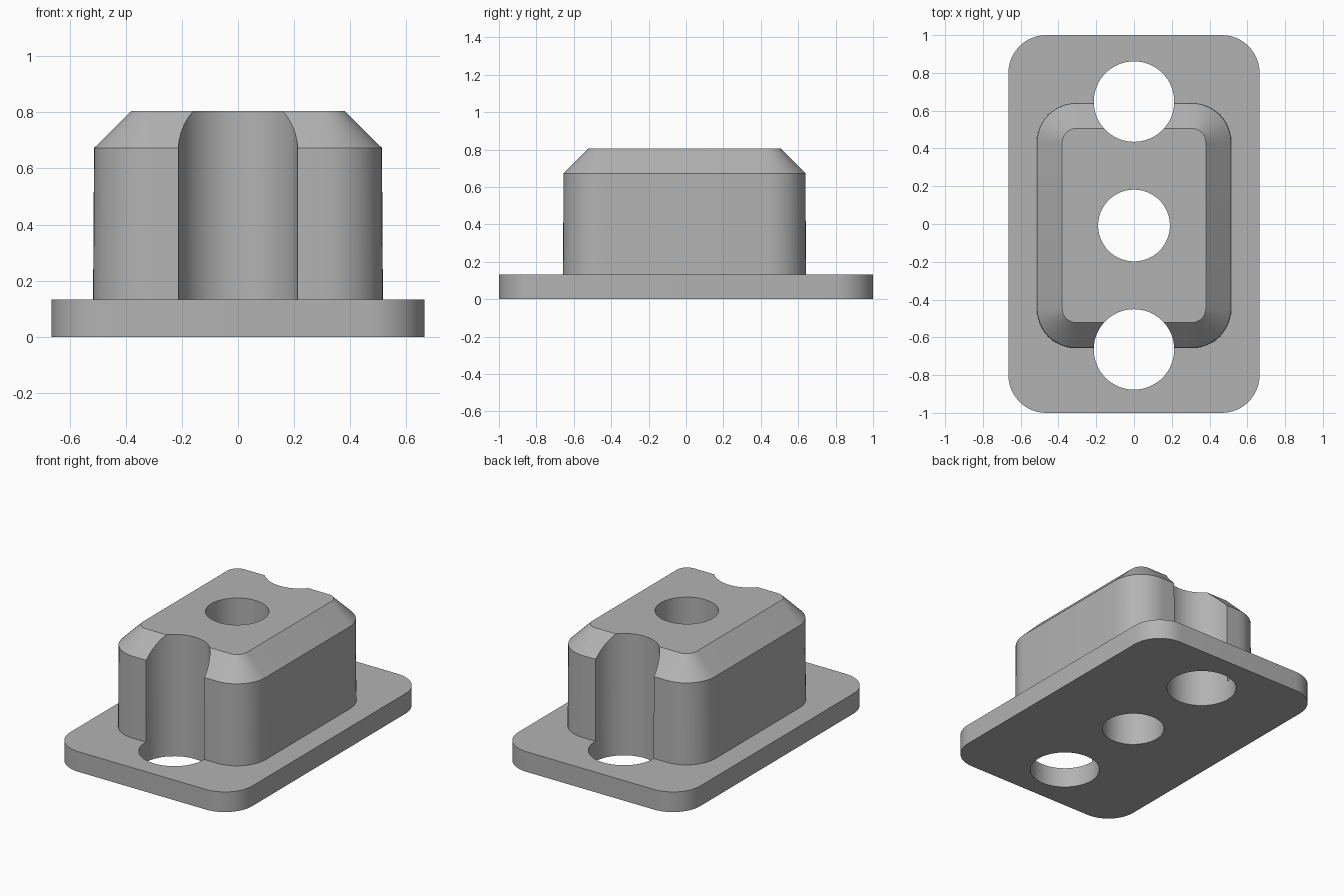
import bpy, bmesh
from math import sin, cos, pi, radians

if "Cube" in bpy.data.objects:
    bpy.data.objects.remove(bpy.data.objects["Cube"])

grey = bpy.data.materials.new("plain grey")
grey.use_nodes = True
COLOUR = (0.45, 0.45, 0.45, 1)
grey.diffuse_color = COLOUR
grey.node_tree.nodes["Principled BSDF"].inputs["Base Color"].default_value = COLOUR


def rounded_loft(name, sections, y0=0, steps=12):
    """Stack rounded rectangles given as (half x, half y, corner radius, z)."""
    bm = bmesh.new()
    rings = []
    for hx, hy, r, z in sections:
        ring = []
        for q, (sx, sy) in enumerate([(1, 1), (-1, 1), (-1, -1), (1, -1)]):
            for i in range(steps + 1):
                a = (q + i / steps) * pi / 2
                ring.append(bm.verts.new((sx * (hx - r) + r * cos(a),
                                          y0 + sy * (hy - r) + r * sin(a), z)))
        rings.append(ring)
    n = len(rings[0])
    for low, high in zip(rings, rings[1:]):
        for i in range(n):
            j = (i + 1) % n
            bm.faces.new((low[i], low[j], high[j], high[i]))
    bm.faces.new(rings[0][::-1])
    bm.faces.new(rings[-1])
    mesh = bpy.data.meshes.new(name)
    bm.to_mesh(mesh)
    bm.free()
    mesh.materials.append(grey)
    ob = bpy.data.objects.new(name, mesh)
    bpy.context.collection.objects.link(ob)
    return ob


def boolean(target, tool, operation):
    """Apply a boolean and remove the tool."""
    bpy.context.view_layer.objects.active = target
    mod = target.modifiers.new(operation, "BOOLEAN")
    mod.operation = operation
    mod.solver = "EXACT"
    mod.object = tool
    bpy.ops.object.modifier_apply(modifier=mod.name)
    bpy.data.objects.remove(tool)


# Flat base plate and chamfered block, joined in one solid
mount = rounded_loft("mounting_block", [(0.665, 1, 0.2, 0), (0.665, 1, 0.2, 0.133)])
block = rounded_loft("raised_block", [(0.517, 0.65, 0.21, 0.06),
                                      (0.513, 0.647, 0.207, 0.673),
                                      (0.38, 0.514, 0.074, 0.805)], y0=-0.008)
boolean(mount, block, "UNION")

# Centre bore and the two end holes that scallop the block
for y, radius in [(-0.008, 0.19), (0.648, 0.213), (-0.664, 0.213)]:
    bpy.ops.mesh.primitive_cylinder_add(vertices=64, radius=radius, depth=2,
                                        location=(0, y, 0.4))
    cutter = bpy.context.object
    cutter.name = "hole_cutter"
    cutter.hide_render = True
    cutter.data.materials.append(grey)
    boolean(mount, cutter, "DIFFERENCE")

bpy.ops.object.select_all(action="DESELECT")
mount.select_set(True)
bpy.context.view_layer.objects.active = mount
bpy.ops.object.shade_smooth_by_angle(angle=radians(25))
